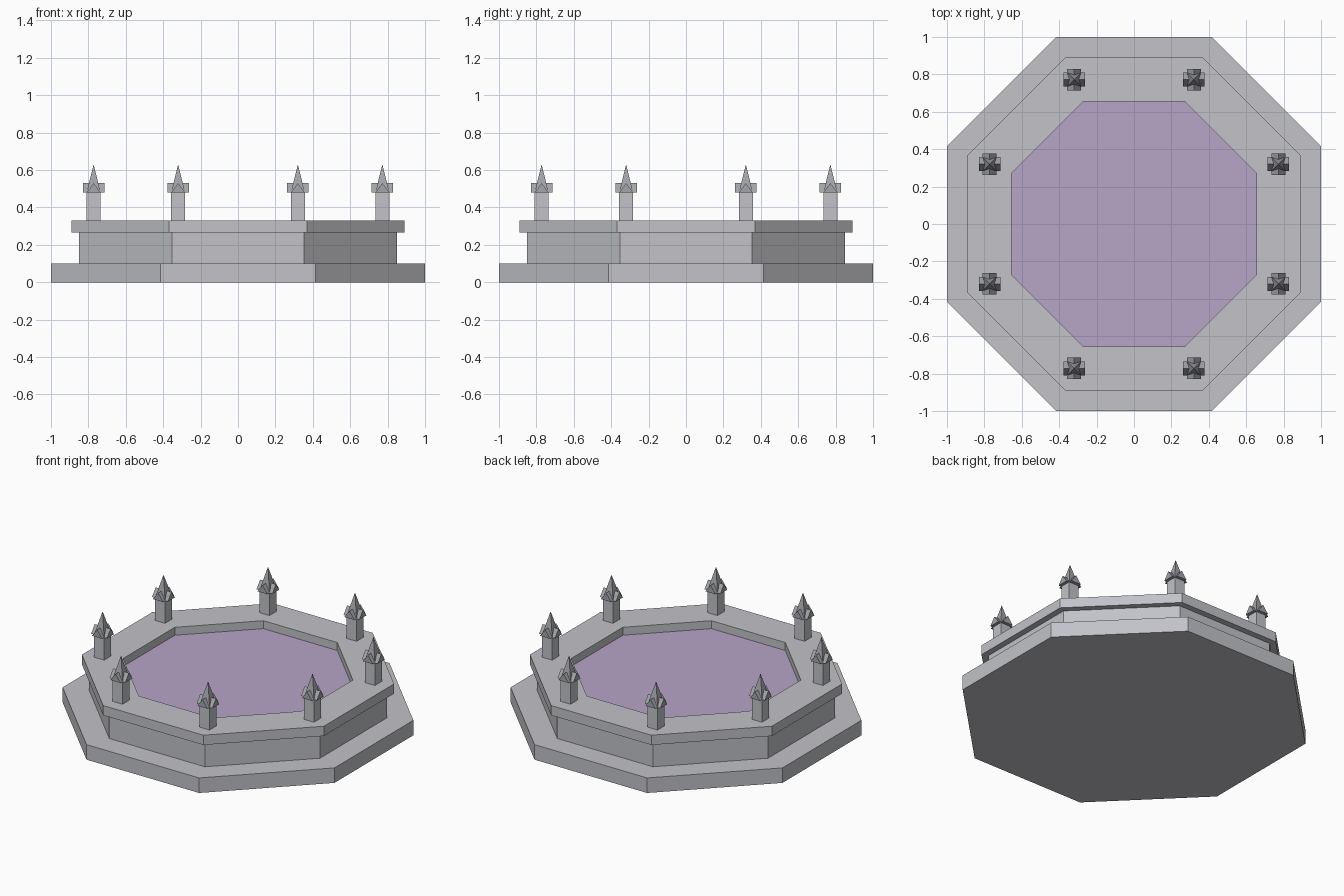
import bpy, bmesh, math

old = bpy.data.objects.get("Cube")
if old:
    bpy.data.objects.remove(old, do_unlink=True)


def material(name, rgb):
    m = bpy.data.materials.new(name)
    m.use_nodes = True
    m.diffuse_color = (*rgb, 1)
    m.node_tree.nodes["Principled BSDF"].inputs["Base Color"].default_value = (*rgb, 1)
    return m


stone = material("pale_stone", (0.54, 0.545, 0.58))
roof = material("cap_stone", (0.37, 0.375, 0.40))
water = material("lilac_water", (0.475, 0.375, 0.575))


def finish(name, bm, mat):
    bmesh.ops.recalc_face_normals(bm, faces=bm.faces)
    mesh = bpy.data.meshes.new(name)
    bm.to_mesh(mesh)
    bm.free()
    mesh.materials.append(mat)
    ob = bpy.data.objects.new(name, mesh)
    bpy.context.collection.objects.link(ob)
    return ob


def ring(bm, sides, apothem, z):
    """Regular polygon of vertices with flat sides facing the axes."""
    r = apothem / math.cos(math.pi / sides)
    angles = [math.tau * (i + 0.5) / sides for i in range(sides)]
    return [bm.verts.new((r * math.cos(a), r * math.sin(a), z)) for a in angles]


def lathe(name, profile, mat, sides=8):
    """Sweep (apothem, height) points around the axis and cap both ends."""
    bm = bmesh.new()
    rings = [ring(bm, sides, a, z) for a, z in profile]
    for low, high in zip(rings, rings[1:]):
        for i in range(sides):
            j = (i + 1) % sides
            bm.faces.new((low[i], low[j], high[j], high[i]))
    bm.faces.new(rings[0])
    bm.faces.new(rings[-1])
    return finish(name, bm, mat)


# Stepped octagonal basin
lathe("base_step", [(1.0, 0), (1.0, 0.1)], stone)
lathe("basin_wall", [(0.85, 0.1), (0.85, 0.265)], stone)
lathe("basin_rim", [(0.89, 0.265), (0.89, 0.33), (0.655, 0.33), (0.655, 0.268)], stone)
lathe("water_surface", [(0.655, 0.267), (0.655, 0.277)], water)

# Pinnacle parts
HALF, REACH = 0.037, 0.058
EAVES, RIDGE, TIP = 0.48, 0.53, 0.63


def spire():
    bm = bmesh.new()
    base = ring(bm, 4, HALF, EAVES)
    tip = bm.verts.new((0, 0, TIP))
    for i in range(4):
        bm.faces.new((base[i], base[(i + 1) % 4], tip))
    bm.faces.new(base)
    return finish("spire", bm, roof)


def gable(turned):
    bm = bmesh.new()
    ends = []
    for x in (-REACH, REACH):
        pts = [(x, -HALF, EAVES), (x, HALF, EAVES), (x, 0, RIDGE)]
        ends.append([bm.verts.new((y, x0, z) if turned else (x0, y, z)) for x0, y, z in pts])
    for end in ends:
        bm.faces.new(end)
    for i in range(3):
        j = (i + 1) % 3
        bm.faces.new((ends[0][i], ends[0][j], ends[1][j], ends[1][i]))
    return finish("gable_across" if turned else "gable_along", bm, roof)


parts = [
    lathe("pinnacle_shaft", [(HALF, 0.33), (HALF, EAVES)], stone, 4),
    spire(), gable(False), gable(True),
]

# One pinnacle near each corner of the rim
spots = [(sx * a, sy * b) for a, b in ((0.32, 0.772), (0.772, 0.32))
         for sx in (-1, 1) for sy in (-1, 1)]
for n, (x, y) in enumerate(spots):
    for part in parts:
        ob = part
        if n:
            ob = part.copy()
            bpy.context.collection.objects.link(ob)
        ob.location = (x, y, 0)
